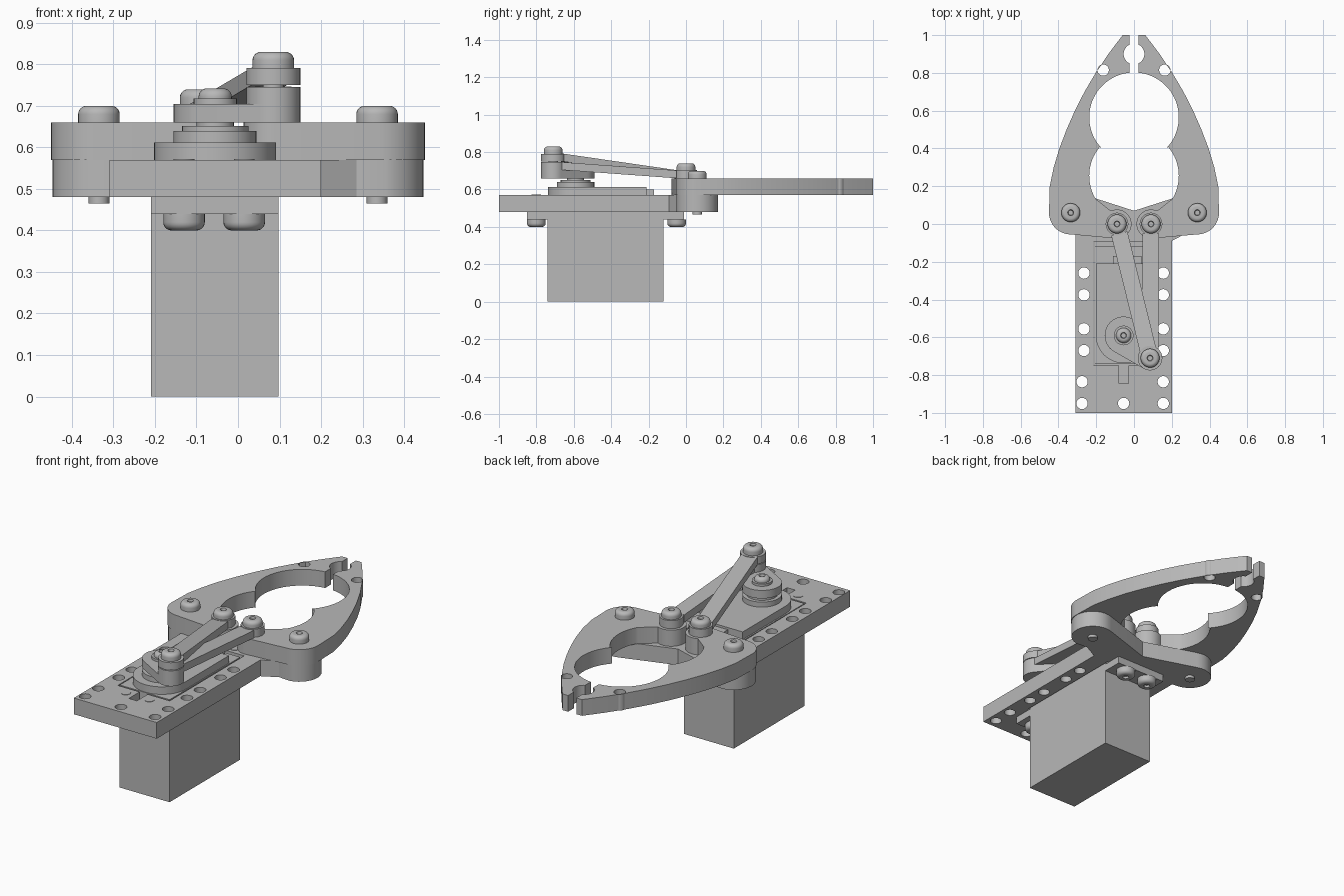
import bpy, bmesh
from math import sin, cos, pi, radians, atan2
from mathutils import Vector

if "Cube" in bpy.data.objects:
    bpy.data.objects.remove(bpy.data.objects["Cube"])

grey = bpy.data.materials.new("plain_grey")
grey.use_nodes = True
GREY = (0.48, 0.48, 0.48, 1)
grey.diffuse_color = GREY
grey.node_tree.nodes["Principled BSDF"].inputs["Base Color"].default_value = GREY


def finish(name, bm):
    """Weld, orient and shade a bmesh, then add it to the scene."""
    bmesh.ops.remove_doubles(bm, verts=bm.verts, dist=0.0002)
    bmesh.ops.recalc_face_normals(bm, faces=bm.faces)
    mesh = bpy.data.meshes.new(name)
    bm.to_mesh(mesh)
    bm.free()
    mesh.materials.clear()
    mesh.materials.append(grey)
    obj = bpy.data.objects.new(name, mesh)
    bpy.context.collection.objects.link(obj)
    bpy.ops.object.select_all(action='DESELECT')
    obj.select_set(True)
    bpy.context.view_layer.objects.active = obj
    bpy.ops.object.shade_smooth_by_angle(angle=radians(30))
    return obj


def arc(cx, cy, r, a0, a1, n=16):
    return [(cx + r * cos(radians(a0 + (a1 - a0) * i / n)),
             cy + r * sin(radians(a0 + (a1 - a0) * i / n))) for i in range(n + 1)]


def circle(cx, cy, r, n=24):
    return arc(cx, cy, r, 0, 360, n)[:-1]


def rect(x0, x1, y0, y1):
    return [(x0, y0), (x1, y0), (x1, y1), (x0, y1)]


def flip(points):
    return [(-x, y) for x, y in points]


def plate(name, loops, z0, z1):
    """Extruded flat profile; loops after the first are holes."""
    curve = bpy.data.curves.new(name, 'CURVE')
    curve.dimensions = '2D'
    curve.fill_mode = 'BOTH'
    curve.extrude = (z1 - z0) / 2
    for loop in loops:
        spline = curve.splines.new('POLY')
        spline.points.add(len(loop) - 1)
        for point, (x, y) in zip(spline.points, loop):
            point.co = (x, y, 0, 1)
        spline.use_cyclic_u = True
    temp = bpy.data.objects.new(name + "_profile", curve)
    mesh = bpy.data.meshes.new_from_object(temp)
    bm = bmesh.new()
    bm.from_mesh(mesh)
    bmesh.ops.translate(bm, verts=bm.verts, vec=(0, 0, (z0 + z1) / 2))
    bpy.data.objects.remove(temp)
    bpy.data.curves.remove(curve)
    bpy.data.meshes.remove(mesh)
    return finish(name, bm)


def lathe(name, x, y, profile, n=32):
    """Revolve (radius, z) points about a vertical axis."""
    bm = bmesh.new()
    verts = [bm.verts.new((x + r, y, z)) for r, z in profile]
    edges = [bm.edges.new(pair) for pair in zip(verts, verts[1:])]
    bmesh.ops.spin(bm, geom=verts + edges, cent=(x, y, 0), axis=(0, 0, 1),
                   angle=2 * pi, steps=n, use_duplicate=False)
    return finish(name, bm)


def screw(name, x, y, seat, end, r=0.05, h=0.04, up=1):
    """Domed socket head on its seat, with a shank running to end."""
    dome = [(r - 0.02 * (1 - cos(radians(a))), seat + up * (h - 0.02 + 0.02 * sin(radians(a))))
            for a in range(0, 91, 15)]
    profile = [(0, end), (0.025, end), (0.025, seat), (r, seat)] + dome
    profile += [(0.016, seat + up * h), (0.013, seat + up * (h - 0.012)),
                (0, seat + up * (h - 0.012))]
    return lathe(name, x, y, profile)


def bar(name, a, b, width, height):
    """Sloping bar whose underside runs from a to b."""
    a, b = Vector(a), Vector(b)
    side = Vector((b.y - a.y, a.x - b.x, 0)).normalized() * width / 2
    bm = bmesh.new()
    ends = []
    for p in (a, b):
        ends.append([bm.verts.new(p + side * s + Vector((0, 0, t)))
                     for s, t in ((-1, 0), (1, 0), (1, height), (-1, height))])
    for i in range(4):
        j = (i + 1) % 4
        bm.faces.new((ends[0][i], ends[0][j], ends[1][j], ends[1][i]))
    for end in ends:
        bm.faces.new(end)
    return finish(name, bm)


PIVOT = (0.335, 0.06)
LEVER = (0.09, 0.0)
CRANK = (0.085, -0.71)
SHAFT = (-0.055, -0.59)

# Base plate with two rounded wings, a motor opening and mounting holes
outline = [(-0.31, -1), (0.2, -1), (0.2, -0.09), (0.285, -0.045)]
outline += arc(*PIVOT, 0.112, -80, 110)
outline += [(0, 0.07)]
outline += flip(arc(*PIVOT, 0.112, -80, 110)[::-1])
outline += [(-0.31, -0.055)]
holes = [circle(x, y, 0.03) for x in (-0.265, 0.155) for y in (-0.26, -0.375, -0.555, -0.67)]
holes += [circle(x, y, 0.03) for x in (-0.275, 0.155) for y in (-0.835, -0.95)]
holes.append(circle(SHAFT[0], -0.95, 0.03))
opening = [(-0.215, -0.75), (-0.08, -0.75), (-0.08, -0.845), (-0.03, -0.845),
           (-0.03, -0.75), (0.105, -0.75), (0.105, -0.095), (-0.215, -0.095)]
plate("base_plate", [outline, opening] + holes, 0.48, 0.57)

# Motor body, mounting tabs and gearbox cover
plate("motor_body", [rect(-0.21, 0.097, -0.74, -0.12)], 0, 0.57)
plate("motor_tab_front", [rect(-0.21, 0.097, -0.85, -0.74)], 0.44, 0.48)
plate("motor_tab_rear", [rect(-0.21, 0.097, -0.12, -0.01)], 0.44, 0.48)
cover = [(0.092, -0.21), (-0.202, -0.21)] + arc(*SHAFT, 0.147, 180, 360, 24)
plate("gearbox_cover", [cover], 0.57, 0.612)
plate("cable_block", [rect(-0.11, 0.04, -0.21, -0.17)], 0.57, 0.6)
for x in (-0.13, 0.015):
    for y in (-0.8, -0.05):
        screw("motor_screw", x, y, 0.44, 0.572, up=-1)

# Output shaft: stepped collar, horn and its screw
steps = ((0.1, 0.61, 0.64), (0.08, 0.64, 0.652), (0.045, 0.652, 0.66))
collar = [(0, 0.61)] + [(r, z) for r, lo, hi in steps for z in (lo, hi)] + [(0, 0.66)]
lathe("shaft_collar", *SHAFT, collar)
turn = atan2(CRANK[1] - SHAFT[1], CRANK[0] - SHAFT[0]) * 180 / pi
horn = arc(*SHAFT, 0.1, turn + 75, turn + 285, 28) + arc(*CRANK, 0.065, turn - 80, turn + 80)
plate("motor_horn", [horn], 0.66, 0.705)
lathe("horn_washer", *SHAFT, [(0, 0.7), (0.052, 0.7), (0.052, 0.718), (0, 0.718)])
screw("horn_screw", *SHAFT, 0.715, 0.7, r=0.04, h=0.027)

# Two push rods from the crank pin to the jaw levers
for side, x, z in (("left", LEVER[0], 0.705), ("right", -LEVER[0], 0.75)):
    plate(side + "_rod_crank_eye", [circle(*CRANK, 0.065, 32)], z, z + 0.041)
    plate(side + "_rod_lever_eye", [circle(x, 0, 0.06, 32)], 0.66, 0.705)
    dx = (x - CRANK[0]) / -CRANK[1]
    bar(side + "_push_rod", (CRANK[0] + dx * 0.04, -0.67, z),
        (x - dx * 0.05, -0.05, 0.66), 0.088, 0.042)
    screw(side + "_lever_screw", x, 0, 0.703, 0.6, h=0.037)
screw("crank_screw", *CRANK, 0.79, 0.67)

# Mirrored jaws, each with a lever arm, two grip curves and a nose notch
jaw = arc(*LEVER, 0.077, 65, 270)
jaw += arc(*PIVOT, 0.115, -90, 0)
jaw += [(0.446, 0.2), (0.425, 0.3), (0.395, 0.4), (0.357, 0.5), (0.313, 0.6),
        (0.262, 0.7), (0.203, 0.8), (0.136, 0.9), (0.06, 1.0), (0.025, 1.0)]
jaw += arc(0, 0.9, 0.055, 63, -63, 12)
jaw += arc(0, 0.565, 0.237, 84, -43, 28)
jaw += arc(0, 0.255, 0.237, 40, -31, 20)
jaw_hole = circle(0.163, 0.815, 0.03)
for side, sign in (("left", 1), ("right", -1)):
    loops = [jaw, jaw_hole] if sign > 0 else [flip(jaw), flip(jaw_hole)]
    plate(side + "_jaw", loops, 0.57, 0.66)
    screw(side + "_jaw_pivot", sign * PIVOT[0], PIVOT[1], 0.66, 0.465)
